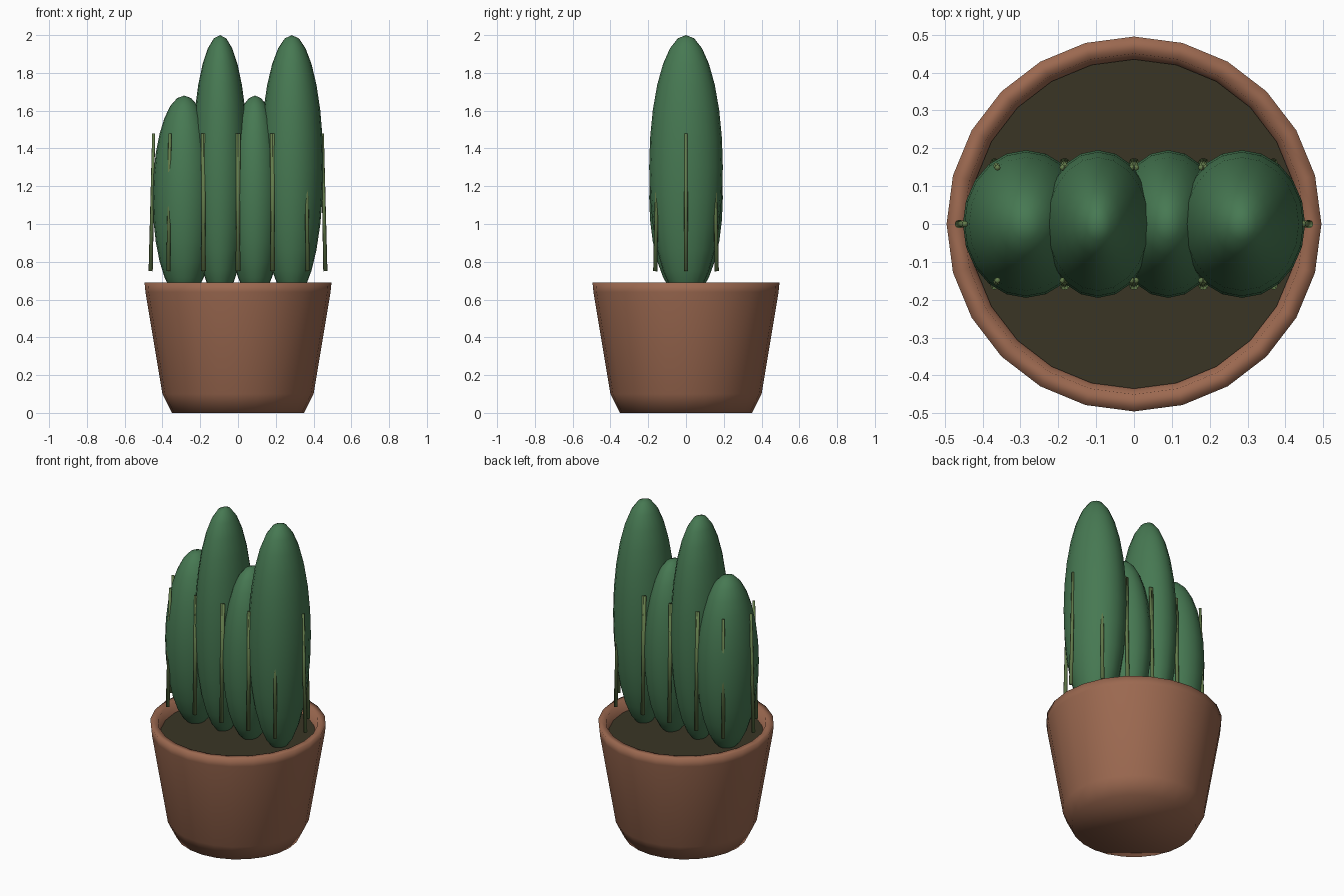
import bpy, bmesh, math
from mathutils import Vector

if "Cube" in bpy.data.objects:
    bpy.data.objects.remove(bpy.data.objects["Cube"])


def material(name, rgb):
    m = bpy.data.materials.new(name)
    m.diffuse_color = (*rgb, 1)
    m.use_nodes = True
    m.node_tree.nodes["Principled BSDF"].inputs["Base Color"].default_value = m.diffuse_color
    return m


TERRACOTTA = material("terracotta", (0.33, 0.14, 0.08))
SOIL = material("dark soil", (0.042, 0.036, 0.018))
GREEN = material("cactus green", (0.062, 0.19, 0.085))
SPINE = material("spine olive", (0.125, 0.2, 0.07))


def finish(name, bm, mat, smooth=True):
    bmesh.ops.recalc_face_normals(bm, faces=bm.faces)
    me = bpy.data.meshes.new(name)
    bm.to_mesh(me)
    bm.free()
    me.materials.append(mat)
    for p in me.polygons:
        p.use_smooth = smooth
    ob = bpy.data.objects.new(name, me)
    bpy.context.collection.objects.link(ob)
    return ob


def lathe(name, profile, mat, n=24, smooth=True):
    """Closed-ended turned shape from (radius, height) points."""
    bm = bmesh.new()
    rings = [[bm.verts.new((r * math.cos(2 * math.pi * i / n),
                            r * math.sin(2 * math.pi * i / n), z))
              for i in range(n)] for r, z in profile]
    for a, b in zip(rings, rings[1:]):
        for i in range(n):
            j = (i + 1) % n
            bm.faces.new((a[i], a[j], b[j], b[i]))
    bm.faces.new(rings[0])
    bm.faces.new(rings[-1])
    return finish(name, bm, mat, smooth)


# Pot with tapered wall, thick rim and hollow top
lathe("pot", [(0.35, 0), (0.40, 0.10), (0.49, 0.64), (0.495, 0.69),
              (0.45, 0.69), (0.43, 0.60), (0.40, 0.5)], TERRACOTTA)

# Soil disc
lathe("soil", [(0.40, 0.58), (0.435, 0.63)], SOIL, smooth=False)

# Cactus columns: centre x, half width, top height
BASE = 0.60
columns = [(-0.285, 0.167, 1.68), (-0.095, 0.148, 2.0),
           (0.09, 0.145, 1.68), (0.285, 0.167, 2.0)]
for k, (x, rx, top) in enumerate(columns):
    bm = bmesh.new()
    bmesh.ops.create_uvsphere(bm, u_segments=20, v_segments=14, radius=1)
    half = (top - BASE) / 2
    for v in bm.verts:
        v.co = Vector((v.co.x * rx + x, v.co.y * 0.195, v.co.z * half + BASE + half))
    finish(f"cactus_column_{k + 1}", bm, GREEN)

# Long spines: six around each column, leaning slightly inward
bm = bmesh.new()
for k in range(4):
    cx = (k - 1.5) * 0.183
    for a in range(6):
        if (a == 0 and k < 3) or (a == 3 and k > 0):
            continue  # buried inside the next column
        d = Vector((math.cos(a * math.pi / 3), math.sin(a * math.pi / 3), 0))
        c = Vector((cx, 0, 0))
        low = c + d * 0.188 + Vector((0, 0, 0.75))
        high = c + d * 0.172 + Vector((0, 0, 1.48))
        axis = high - low
        mat = Vector((0, 0, 1)).rotation_difference(axis).to_matrix().to_4x4()
        mat.translation = (low + high) / 2
        bmesh.ops.create_cone(bm, cap_ends=True, segments=8, radius1=0.011,
                              radius2=0.008, depth=axis.length, matrix=mat)
finish("spines", bm, SPINE)
